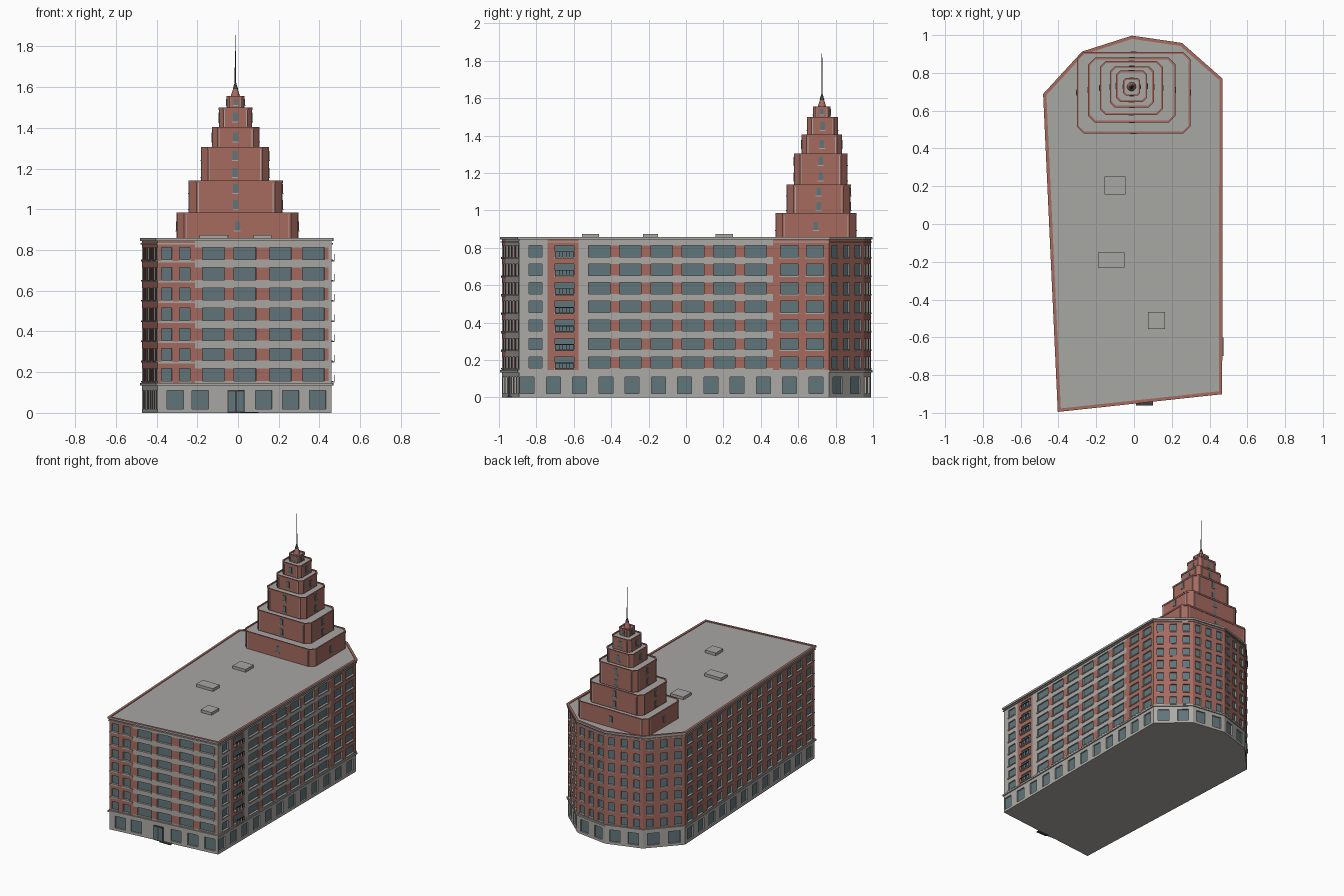
import bpy, bmesh
from math import radians
from mathutils import Vector

cube = bpy.data.objects.get("Cube")
if cube:
    bpy.data.objects.remove(cube)

# Flat colours
COLOURS = {"brick": (0.38, 0.145, 0.115), "stone": (0.41, 0.40, 0.375),
           "glass": (0.12, 0.18, 0.20), "roof": (0.39, 0.385, 0.37),
           "metal": (0.05, 0.05, 0.055)}
NAMES = list(COLOURS)
MATS = []
for name, rgb in COLOURS.items():
    m = bpy.data.materials.new(name)
    m.use_nodes = True
    m.diffuse_color = (*rgb, 1)
    node = m.node_tree.nodes["Principled BSDF"]
    node.inputs["Base Color"].default_value = (*rgb, 1)
    node.inputs["Roughness"].default_value = 0.8
    MATS.append(m)


def finish(bm, name):
    mesh = bpy.data.meshes.new(name)
    bm.to_mesh(mesh)
    bm.free()
    for m in MATS:
        mesh.materials.append(m)
    ob = bpy.data.objects.new(name, mesh)
    bpy.context.collection.objects.link(ob)
    return ob


def quad(bm, pts, colour):
    bm.faces.new([bm.verts.new(p) for p in pts]).material_index = NAMES.index(colour)


def prism(bm, poly, z0, z1, colour, top=None):
    lo = [(x, y, z0) for x, y in poly]
    hi = [(x, y, z1) for x, y in poly]
    for i in range(len(poly)):
        j = (i + 1) % len(poly)
        quad(bm, (lo[i], lo[j], hi[j], hi[i]), colour)
    quad(bm, hi, top or colour)
    quad(bm, lo[::-1], colour)


def block(bm, x, y, sx, sy, z0, z1, colour):
    a, b = sx / 2, sy / 2
    prism(bm, [(x - a, y - b), (x + a, y - b), (x + a, y + b), (x - a, y + b)], z0, z1, colour)


def grow(poly, d):
    """Mitred outward offset of a counter-clockwise outline."""
    out = []
    for i, p in enumerate(poly):
        p, a, b = Vector(p), Vector(poly[i - 1]), Vector(poly[(i + 1) % len(poly)])
        u, v = (p - a).normalized(), (b - p).normalized()
        n = Vector((u.y, -u.x)) + Vector((v.y, -v.x))
        out.append(tuple(p + n * (2 * d / n.length_squared)))
    return out


def ring(bm, poly, inner, outer, z0, z1, colour, top=None):
    a, b = grow(poly, inner), grow(poly, outer)
    for i in range(len(poly)):
        j = (i + 1) % len(poly)
        for p, q, c, zp, zq in ((b, b, colour, z0, z1), (b, a, top or colour, z1, z1),
                                (a, a, top or colour, z1, z0), (a, b, colour, z0, z0)):
            quad(bm, ((*p[i], zp), (*p[j], zp), (*q[j], zq), (*q[i], zq)), c)


def wall(bm, p, q, axis, z0, z1, windows, rows, zones, depth=0.01, sill=True):
    """Facade from p to q: windows are (start, end) along one axis, recessed in every row."""
    p, q = Vector(p), Vector(q)
    d = (q - p).normalized()
    out = Vector((d.y, -d.x))
    conv = lambda a: (a - p[axis]) / (q[axis] - p[axis])
    wins = [sorted((conv(a), conv(b))) for a, b in windows]
    areas = [(conv(a), conv(b), c) for a, b, c in zones] or [(0, 1, "stone")]
    cuts = {0.0, 1.0} | {t for w in wins for t in w} | {t for a in areas for t in a[:2] if 0 < t < 1}
    ts = sorted(cuts)
    zs = sorted({z0, z1} | {z for r in rows for z in r})

    def at(t, z, o=0.0):
        s = p.lerp(q, t) + out * o
        return Vector((s.x, s.y, z))

    def slab(a, b, za, zb, o, colour):
        prism(bm, [at(t, 0, k).xy for t, k in ((a, 0), (a, o), (b, o), (b, 0))], za, zb, colour)

    for za, zb in zip(zs, zs[1:]):
        in_row = any(r[0] <= za < r[1] for r in rows)
        for a, b in zip(ts, ts[1:]):
            mid = (a + b) / 2
            colour = next((c for s, e, c in areas if s <= mid <= e), "stone")
            outer = [at(a, za), at(b, za), at(b, zb), at(a, zb)]
            if in_row and any(s < mid < e for s, e in wins):
                inner = [at(a, za, -depth), at(b, za, -depth), at(b, zb, -depth), at(a, zb, -depth)]
                quad(bm, inner, "glass")
                for i in range(4):
                    j = (i + 1) % 4
                    quad(bm, (outer[i], outer[j], inner[j], inner[i]), "stone")
                if sill:
                    slab(a - 0.003, b + 0.003, za - 0.008, za, 0.006, "stone")
            else:
                # piers between windows of the banded parts are brick
                if colour == "banded":
                    colour = "brick" if in_row else "stone"
                quad(bm, outer, colour)


def even(n, a, b, fill):
    step = (b - a) / n
    return [(a + step * (i + 0.5 - fill / 2), a + step * (i + 0.5 + fill / 2)) for i in range(n)]


# Seven-sided footprint
PLAN = [(-0.395, -0.985), (0.458, -0.893), (0.46, 0.765), (0.25, 0.95),
        (-0.01, 0.988), (-0.27, 0.905), (-0.472, 0.685)]
BASE_TOP, EAVES = 0.14, 0.85
FLOORS = [(0.157 + 0.0992 * i, 0.217 + 0.0992 * i) for i in range(7)]
SHOP = [(0.02, 0.11)]

front_windows = [(-0.375, -0.325), (-0.287, -0.235), (-0.175, -0.066),
                 (-0.02, 0.088), (0.154, 0.262), (0.316, 0.424)]
front_zones = [(-0.395, -0.21, "brick"), (-0.21, 0.445, "banded"), (0.445, 0.458, "stone")]
side_windows = ([(-0.84, -0.77), (-0.70, -0.60)] + even(6, -0.548, 0.456, 0.69)
                + [(0.505, 0.60), (0.645, 0.735)])
side_zones = [(-0.893, -0.74, "stone"), (-0.74, -0.575, "brick"), (-0.575, -0.525, "stone"),
              (-0.525, 0.465, "banded"), (0.465, 0.765, "brick")]

upper, base = bmesh.new(), bmesh.new()
shop_front = even(3, -0.37, -0.0, 0.66)[:2] + even(3, 0.06, 0.458, 0.6)
for i, p in enumerate(PLAN):
    q = PLAN[(i + 1) % len(PLAN)]
    axis = 1 if i in (1, 6) else 0
    a, b = p[axis], q[axis]
    if i == 0:
        wins, zones, shops = front_windows, front_zones, shop_front
    elif i == 1:
        wins, zones, shops = side_windows, side_zones, even(12, -0.92, 0.765, 0.53)
    else:
        wins = even(13 if i == 6 else 3, a, b, 0.5)
        zones, shops = [(a, b, "brick")], even(12 if i == 6 else 2, a, b, 0.55)
    wall(upper, p, q, axis, BASE_TOP, EAVES, wins, FLOORS, zones)
    wall(base, p, q, axis, 0, BASE_TOP, shops, SHOP, [], sill=False)
quad(base, [(x, y, 0) for x, y in PLAN[::-1]], "stone")
finish(upper, "upper_walls")
finish(base, "ground_floor_walls")

# Cornices, parapet and roof
bm = bmesh.new()
ring(bm, PLAN, -0.002, 0.008, BASE_TOP - 0.006, BASE_TOP + 0.006, "stone")
ring(bm, PLAN, -0.002, 0.006, 0.828, 0.834, "stone")
ring(bm, PLAN, -0.008, 0.009, EAVES - 0.006, EAVES + 0.008, "stone", "brick")
finish(bm, "cornices")
bm = bmesh.new()
quad(bm, [(x, y, EAVES + 0.003) for x, y in PLAN], "roof")
finish(bm, "main_roof")
bm = bmesh.new()
for x, y, sx, sy in ((-0.10, 0.205, 0.11, 0.095), (-0.12, -0.19, 0.14, 0.08), (0.12, -0.51, 0.09, 0.09)):
    block(bm, x, y, sx, sy, EAVES, 0.874, "roof")
finish(bm, "roof_hatches")

# Brick floor courses on the front corner
bm = bmesh.new()
p, q = Vector(PLAN[0]), Vector(PLAN[1])
end = p.lerp(q, 0.217)
for z, _ in FLOORS[1:]:
    prism(bm, [p, p + Vector((0, -0.004)), end + Vector((0, -0.004)), end], z - 0.013, z - 0.006, "stone")
finish(bm, "floor_courses")

# Balconies on the right wall
bm = bmesh.new()
for z, _ in FLOORS:
    block(bm, 0.466, -0.65, 0.018, 0.10, z - 0.008, z - 0.002, "stone")
    block(bm, 0.473, -0.65, 0.004, 0.10, z + 0.025, z + 0.029, "metal")
    for k in range(6):
        block(bm, 0.473, -0.698 + 0.0192 * k, 0.003, 0.003, z - 0.002, z + 0.026, "metal")
finish(bm, "balconies")

# Entrance doors with two glazed leaves, and a step
bm = bmesh.new()
block(bm, -0.01, -0.9455, 0.085, 0.008, 0, 0.112, "metal")
for s in (-1, 1):
    block(bm, -0.01 + s * 0.02, -0.9485, 0.032, 0.006, 0.006, 0.106, "glass")
block(bm, 0.055, -0.945, 0.09, 0.03, 0, 0.004, "metal")
finish(bm, "entrance")

# Stepped tower: x range, y range, top height, corner cut
TIERS = [(-0.30, 0.295, 0.482, 0.908, 0.985, 0.035), (-0.24, 0.217, 0.54, 0.878, 1.14, 0.035),
         (-0.178, 0.15, 0.58, 0.86, 1.305, 0.03), (-0.125, 0.102, 0.62, 0.832, 1.405, 0.025),
         (-0.092, 0.067, 0.65, 0.81, 1.50, 0.02), (-0.054, 0.03, 0.682, 0.77, 1.555, 0.012)]
tower, panes, strips = bmesh.new(), bmesh.new(), bmesh.new()
low = EAVES
for x0, x1, y0, y1, top, c in TIERS:
    poly = [(x0 + c, y0), (x1 - c, y0), (x1, y0 + c), (x1, y1 - c),
            (x1 - c, y1), (x0 + c, y1), (x0, y1 - c), (x0, y0 + c)]
    prism(tower, poly, low, top - 0.006, "brick", "roof")
    ring(tower, poly, -0.007, 0.003, top - 0.012, top, "brick")
    cx, cy = (x0 + x1) / 2, (y0 + y1) / 2
    n = 2 if top - low > 0.14 else 1
    for k in range(n):
        z = low + (top - low) * (k + 0.5) / n
        h = min(0.022, (top - low) * 0.27)
        w = min(0.024, (x1 - x0) * 0.2)
        for y in (y0, y1):
            block(panes, cx, y, w, 0.008, z - h, z + h, "glass")
            block(panes, cx, y, w + 0.008, 0.012, z - h - 0.005, z - h, "stone")
        for x in (x0, x1):
            block(panes, x, cy, 0.008, w, z - h, z + h, "glass")
            block(panes, x, cy, 0.012, w + 0.008, z - h - 0.005, z - h, "stone")
    # slim pale strips beside the cut corners
    for s in (-1, 1):
        for y in (y0, y1):
            block(strips, cx + s * ((x1 - x0) / 2 - c * 1.3), y, 0.004, 0.005, low, top - 0.012, "stone")
        for x in (x0, x1):
            block(strips, x, cy + s * ((y1 - y0) / 2 - c * 1.3), 0.005, 0.004, low, top - 0.012, "stone")
    low = top
finish(tower, "tower_tiers")
finish(panes, "tower_windows")
finish(strips, "tower_strips")


# Pointed cap and spire
def cone(name, r0, r1, z0, z1, colour, sides):
    bpy.ops.mesh.primitive_cone_add(vertices=sides, radius1=r0, radius2=r1, depth=z1 - z0,
                                    location=(-0.013, 0.727, (z0 + z1) / 2))
    ob = bpy.context.object
    ob.name = name
    ob.data.materials.append(MATS[NAMES.index(colour)])
    bpy.ops.object.shade_smooth_by_angle(angle=radians(30))


cone("tower_cap", 0.024, 0.010, 1.55, 1.595, "brick", 12)
cone("spire_collar", 0.013, 0.004, 1.59, 1.62, "metal", 12)
cone("spire", 0.004, 0.001, 1.61, 1.855, "metal", 8)
